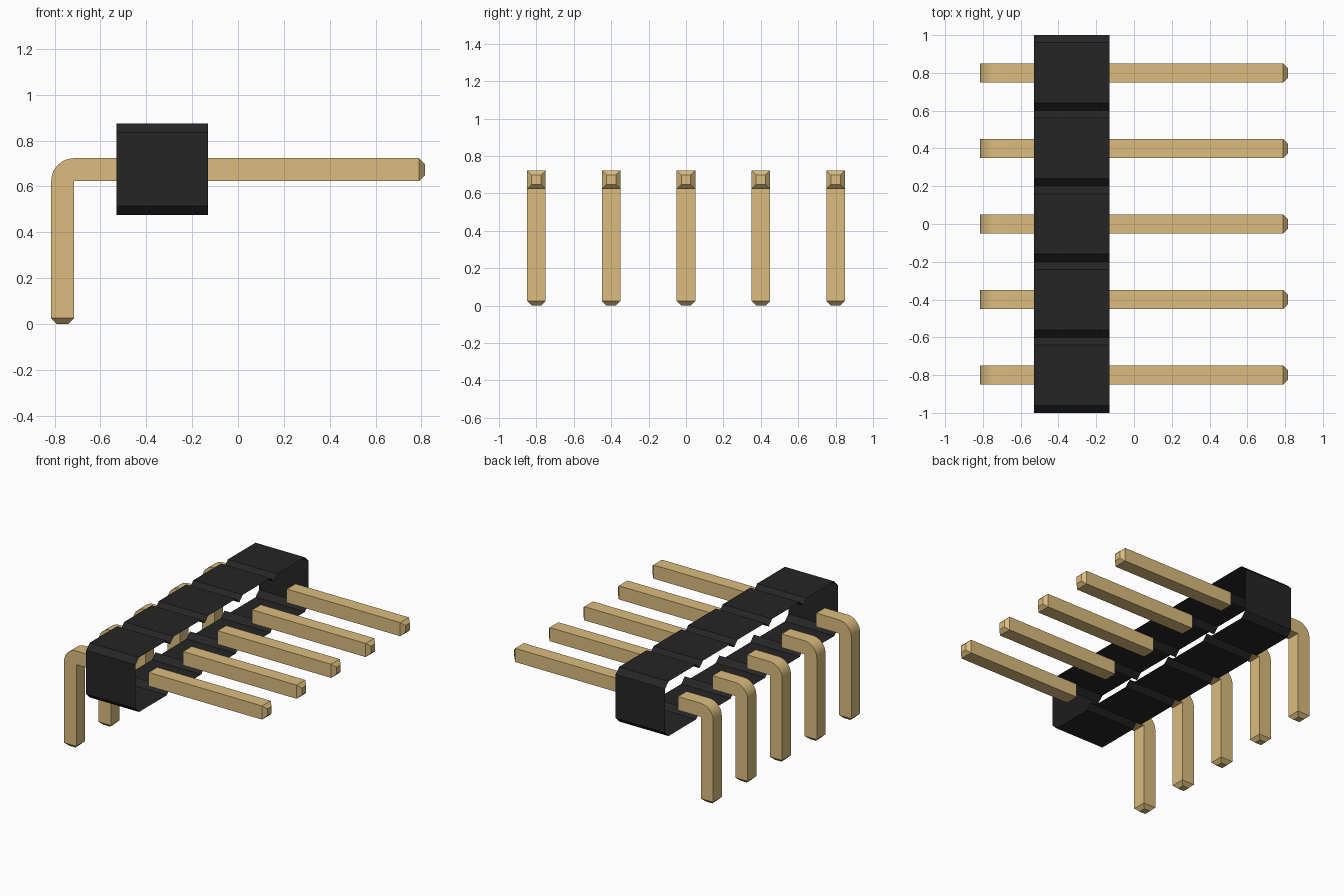
import bpy, bmesh, math

if "Cube" in bpy.data.objects:
    bpy.data.objects.remove(bpy.data.objects["Cube"], do_unlink=True)

PINS = 5
PITCH = 0.4
HALF = 0.05              # half pin width
CHAMFER = 0.025          # pin tip chamfer
X_BACK, X_FRONT = -0.53, -0.13
Z_LOW, Z_HIGH = 0.475, 0.875
NOTCH = 0.04             # housing corner cut
PIN_LOW, PIN_HIGH = 0.623, 0.723
LEG_OUT, LEG_IN = -0.815, -0.715
TIP_X = 0.815


def material(name, colour):
    mat = bpy.data.materials.new(name)
    mat.use_nodes = True
    rgba = (*colour, 1)
    mat.diffuse_color = rgba
    mat.node_tree.nodes["Principled BSDF"].inputs["Base Color"].default_value = rgba
    return mat


def finish(name, bm, mat):
    bmesh.ops.remove_doubles(bm, verts=bm.verts, dist=0.0001)
    bmesh.ops.recalc_face_normals(bm, faces=bm.faces)
    mesh = bpy.data.meshes.new(name)
    bm.to_mesh(mesh)
    bm.free()
    mesh.materials.append(mat)
    obj = bpy.data.objects.new(name, mesh)
    bpy.context.collection.objects.link(obj)
    return obj


def loft(bm, rings, close_first=False, close_last=False):
    """Skin quads between closed rings of points."""
    loops = [[bm.verts.new(p) for p in ring] for ring in rings]
    for a, b in zip(loops, loops[1:]):
        for i in range(len(a)):
            j = (i + 1) % len(a)
            bm.faces.new((a[i], a[j], b[j], b[i]))
    if close_first:
        bm.faces.new(loops[0])
    if close_last:
        bm.faces.new(loops[-1])


def pin_ring(inner, outer, y, half=HALF):
    """Rectangular pin section between two (x, z) points."""
    (ax, az), (bx, bz) = inner, outer
    return [(ax, y - half, az), (ax, y + half, az),
            (bx, y + half, bz), (bx, y - half, bz)]


gold = material("gold metal", (0.708, 0.504, 0.21))
black = material("black plastic", (0.0192, 0.0185, 0.0185))

# Housing: notched sleeve, open at both ends where the pins pass
upper = []
for i in range(PINS):
    y0 = (i - PINS / 2) * PITCH
    y1 = y0 + PITCH
    upper += [(y0, Z_HIGH - NOTCH), (y0 + NOTCH, Z_HIGH),
              (y1 - NOTCH, Z_HIGH), (y1, Z_HIGH - NOTCH)]
upper = [p for i, p in enumerate(upper) if i == 0 or p[1] != upper[i - 1][1] or p[1] == Z_HIGH]
lower = [(y, Z_LOW + Z_HIGH - z) for y, z in reversed(upper)]
outline = upper + lower
bm = bmesh.new()
loft(bm, [[(x, y, z) for y, z in outline] for x in (X_BACK, X_FRONT)])
finish("housing", bm, black)

# Pins: bent leg behind the housing, straight contact in front
for n in range(PINS):
    y = (n - (PINS - 1) / 2) * PITCH
    tip = HALF - CHAMFER

    rings = [pin_ring((LEG_IN - CHAMFER, 0), (LEG_OUT + CHAMFER, 0), y, tip),
             pin_ring((LEG_IN, CHAMFER), (LEG_OUT, CHAMFER), y)]
    radius = LEG_IN - LEG_OUT
    steps = 12
    for s in range(steps + 1):
        a = math.pi * (1 - s / steps / 2)
        outer = (LEG_IN + radius * math.cos(a), PIN_LOW + radius * math.sin(a))
        rings.append(pin_ring((LEG_IN, PIN_LOW), outer, y))
    rings.append(pin_ring((X_BACK, PIN_LOW), (X_BACK, PIN_HIGH), y))
    bm = bmesh.new()
    loft(bm, rings, close_first=True)
    leg = finish(f"bent_leg_{n + 1}", bm, gold)

    bm = bmesh.new()
    shoulder = TIP_X - CHAMFER
    loft(bm, [pin_ring((X_FRONT, PIN_LOW), (X_FRONT, PIN_HIGH), y),
              pin_ring((shoulder, PIN_LOW), (shoulder, PIN_HIGH), y),
              pin_ring((TIP_X, PIN_LOW + CHAMFER), (TIP_X, PIN_HIGH - CHAMFER), y, tip)],
         close_last=True)
    finish(f"contact_pin_{n + 1}", bm, gold)

    # Smooth only the rounded bend
    bpy.ops.object.select_all(action='DESELECT')
    leg.select_set(True)
    bpy.context.view_layer.objects.active = leg
    bpy.ops.object.shade_smooth_by_angle(angle=math.radians(30))
